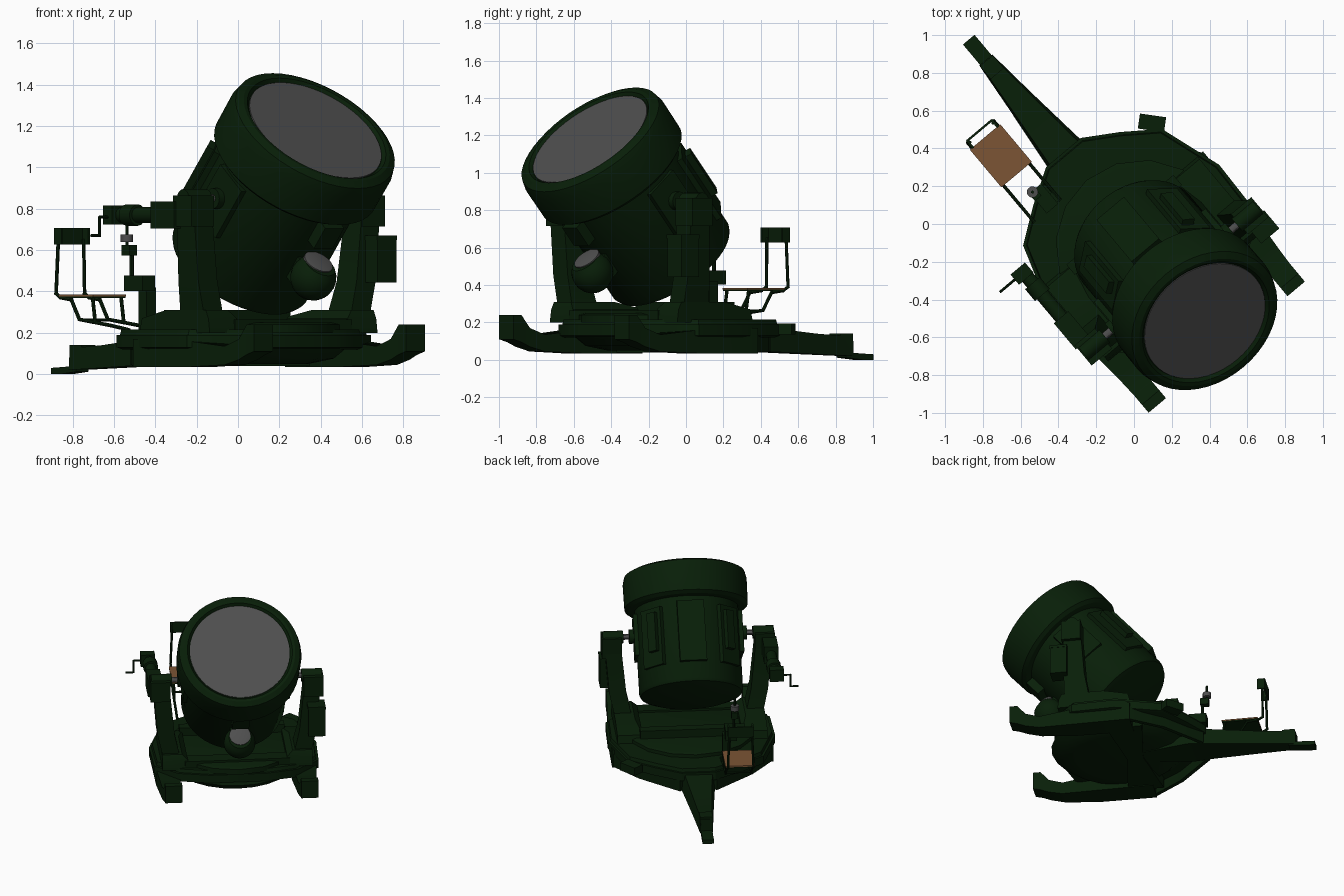
import bpy, bmesh, math
from mathutils import Matrix, Vector

if "Cube" in bpy.data.objects:
    bpy.data.objects.remove(bpy.data.objects["Cube"])

# whole model is laid out facing -y, then turned about z
ROOT = Matrix.Rotation(math.radians(40), 4, 'Z') @ Matrix.Translation((-0.043, 0, 0))
# drum space: +z is the aiming direction, +y is the upper rear side
DRUM = Matrix.Translation((0, -0.639, 1.185)) @ Matrix.Rotation(math.radians(41), 4, 'X')
I = Matrix.Identity(4)


def material(name, col):
    m = bpy.data.materials.new(name)
    m.diffuse_color = (*col, 1)
    m.use_nodes = True
    m.node_tree.nodes["Principled BSDF"].inputs["Base Color"].default_value = m.diffuse_color
    return m


GREEN = material("dark green", (0.0025, 0.0135, 0.0025))
GREY = material("lens grey", (0.078, 0.078, 0.078))
BROWN = material("seat brown", (0.20, 0.09, 0.035))


def finish(bm, name, mat=GREEN, M=I):
    bmesh.ops.recalc_face_normals(bm, faces=bm.faces)
    bm.transform(ROOT @ M)
    me = bpy.data.meshes.new(name)
    bm.to_mesh(me)
    bm.free()
    me.materials.append(mat)
    ob = bpy.data.objects.new(name, me)
    bpy.context.collection.objects.link(ob)
    return ob


def box(name, c, size, mat=GREEN, M=I, turn=0):
    bm = bmesh.new()
    bmesh.ops.create_cube(bm, size=1)
    bm.transform(Matrix.Translation(c) @ Matrix.Rotation(math.radians(turn), 4, 'Z') @ Matrix.Diagonal((*size, 1)))
    return finish(bm, name, mat, M)


def loft(name, rings, mat=GREEN, M=I):
    """Skin a list of equal-length point rings, capped at both ends."""
    bm = bmesh.new()
    vs = [[bm.verts.new(p) for p in r] for r in rings]
    n = len(rings[0])
    for a, b in zip(vs, vs[1:]):
        for i in range(n):
            bm.faces.new((a[i], a[(i + 1) % n], b[(i + 1) % n], b[i]))
    bm.faces.new(vs[0])
    bm.faces.new(vs[-1])
    return finish(bm, name, mat, M)


def lathe(name, prof, n=32, mat=GREEN, M=I):
    """Round part from (radius, height) pairs about z."""
    ring = [(math.cos(math.tau * i / n), math.sin(math.tau * i / n)) for i in range(n)]
    return loft(name, [[(r * x, r * y, z) for x, y in ring] for r, z in prof], mat, M)


def side_prism(name, yz, x0, x1):
    return loft(name, [[(x, y, z) for y, z in yz] for x in (x0, x1)])


def rods(name, pts, r, n=8, mat=GREEN):
    """Chain of straight round bars through the points."""
    bm = bmesh.new()
    for a, b in zip(pts, pts[1:]):
        a, b = Vector(a), Vector(b)
        d = b - a
        M = Matrix.Translation((a + b) / 2) @ d.to_track_quat('Z', 'Y').to_matrix().to_4x4()
        bmesh.ops.create_cone(bm, cap_ends=True, segments=n, radius1=r, radius2=r,
                              depth=d.length + r, matrix=M)
    return finish(bm, name, mat)


# ---- lamp drum, rim and lens
lathe("lamp_drum", [(0.366, -0.18), (0.366, -0.86), (0.355, -0.88), (0.29, -0.905), (0.02, -0.925)], 48, M=DRUM)
lathe("lamp_rim", [(0.36, -0.26), (0.41, -0.255), (0.435, -0.235), (0.437, -0.06),
                   (0.425, -0.01), (0.39, 0.008), (0.37, 0.006), (0.355, -0.012)], 48, M=DRUM)
lathe("lens", [(0.352, -0.02), (0.352, -0.006)], 48, GREY, DRUM)


def drum_panel(name, deg, l0, l1, width, out):
    M = DRUM @ Matrix.Rotation(-math.radians(deg), 4, 'Z')
    box(name, (0, 0.335 + out / 2, -(l0 + l1) / 2), (width, out + 0.05, l1 - l0), M=M)


# vent panels and covers on the drum
drum_panel("rear_panel", 0, 0.30, 0.74, 0.19, 0.035)
for s in (-1, 1):
    drum_panel("side_rear_panel", 46 * s, 0.32, 0.74, 0.18, 0.025)
    drum_panel("side_rear_cover", 42 * s, 0.36, 0.64, 0.07, 0.06)
    drum_panel("side_panel", 92 * s, 0.30, 0.60, 0.20, 0.022)
drum_panel("lower_bracket", 180, 0.27, 0.40, 0.12, 0.06)

# ---- rounded mechanism housing under the drum, with its grey cap
UNDER = DRUM @ Matrix.Translation((0, -0.455, -0.555))
lathe("mechanism_housing", [(0.112 * math.sin(math.pi * k / 12), -0.112 * math.cos(math.pi * k / 12))
                            for k in [0.3, 1, 2, 3, 4, 5, 6, 7, 8, 9]], 24, M=UNDER)
lathe("mechanism_cap", [(0.075, 0.0), (0.075, 0.085), (0.055, 0.09)], 24, GREY, UNDER @ Matrix.Translation((0, 0.02, 0)))
box("mechanism_neck", (0, -0.38, -0.57), (0.13, 0.10, 0.13), M=DRUM)

# ---- fixed platform, underside and turntable
half = [(0.12, 0.53), (0.30, 0.42), (0.48, 0.29), (0.59, -0.05), (0.58, -0.36), (0.42, -0.50), (0.2, -0.55)]
outline = half + [(-x, y) for x, y in reversed(half)]


def level(k, z):
    return [(x * k, y * k, z) for x, y in outline]


loft("platform", [level(0.95, 0.12), level(1, 0.13), level(1, 0.19)])
loft("platform_top", [level(0.97, 0.19), level(0.96, 0.215)])
lathe("underside_dish", [(0.30, 0.05), (0.42, 0.075), (0.48, 0.125)], 24, M=Matrix.Translation((0, -0.12, 0)))
lathe("turntable", [(0.46, 0.2), (0.46, 0.24), (0.43, 0.25)], 16, M=Matrix.Translation((0, -0.12, 0)))
box("yoke_rear_beam", (0, 0.03, 0.265), (0.74, 0.07, 0.09))
box("yoke_front_beam", (0, -0.42, 0.24), (0.74, 0.10, 0.05))
box("rear_box", (0.46, 0.349, 0.165), (0.14, 0.08, 0.06), turn=-48)

# ---- yoke arms, bearings, front legs and underside skirts
for s in (-1, 1):
    def arm_ring(x0, x1, y0, y1, z):
        return [(s * x0, y0, z), (s * x1, y0, z), (s * x1, y1, z), (s * x0, y1, z)]
    loft("yoke_foot", [arm_ring(0.34, 0.53, -0.47, 0.06, 0.2), arm_ring(0.35, 0.53, -0.46, 0.04, 0.27),
                       arm_ring(0.39, 0.53, -0.44, -0.14, 0.31)])
    loft("yoke_arm", [arm_ring(0.40, 0.52, -0.42, -0.24, 0.27), arm_ring(0.44, 0.56, -0.42, -0.27, 0.45),
                      arm_ring(0.47, 0.585, -0.42, -0.29, 0.75)])
    box("bearing_block", (s * 0.54, -0.36, 0.79), (0.14, 0.14, 0.15))
    rods("bearing_cap", [(s * 0.48, -0.355, 0.85), (s * 0.58, -0.355, 0.85)], 0.045, 16)
    rods("bearing_pin", [(s * 0.36, -0.355, 0.85), (s * 0.49, -0.355, 0.85)], 0.02, 12, GREY)
    rods("pin_collar", [(s * 0.34, -0.355, 0.85), (s * 0.39, -0.355, 0.85)], 0.05, 16)
    # front leg: tapering sideways, upturned at the tip
    stations = [(0.06, 0.09, 0.035, 0.17), (-0.35, 0.085, 0.035, 0.16), (-0.60, 0.065, 0.045, 0.135),
                (-0.70, 0.06, 0.07, 0.17), (-0.76, 0.06, 0.095, 0.24), (-0.815, 0.06, 0.11, 0.24)]
    loft("front_leg", [[(s * 0.48 - w, y, a), (s * 0.48 + w, y, a), (s * 0.48 + w, y, b), (s * 0.48 - w, y, b)]
                       for y, w, a, b in stations])
    # skirt wall from leg root to trail, and cross beam to the middle
    loft("underside_skirt", [[(s * (x - 0.02), y - 0.02, a), (s * x, y, a), (s * x, y, 0.14), (s * (x - 0.02), y - 0.02, 0.14)]
                             for x, y, a in [(0.56, 0.06, 0.04), (0.40, 0.28, 0.045), (0.13, 0.52, 0.045)]])
    loft("cross_beam", [[(s * x, 0.0 - w, 0.04), (s * x, 0.0 + w, 0.04), (s * x, w, 0.14), (s * x, -w, 0.14)]
                        for x, w in [(0.45, 0.13), (0.0, 0.06)]])

# motor box on one arm
box("motor_box", (0.555, -0.45, 0.555), (0.12, 0.12, 0.225))
box("motor_box_lid", (0.555, -0.45, 0.66), (0.125, 0.125, 0.02))

# ---- rear trail with flat foot
trail = [(0.05, 0.06, 0.045, 0.14), (0.40, 0.13, 0.045, 0.19), (0.56, 0.11, 0.043, 0.17),
         (0.9, 0.072, 0.03, 0.14), (1.17, 0.045, 0.02, 0.125)]
loft("rear_trail", [[(-w, y, a), (w, y, a), (w * 0.85, y, b), (-w * 0.85, y, b)] for y, w, a, b in trail])
box("trail_end_block", (0, 1.12, 0.085), (0.09, 0.09, 0.11))
side_prism("trail_foot", [(1.12, 0.012), (1.24, 0.0), (1.31, 0.0), (1.31, 0.03), (1.12, 0.04)], -0.04, 0.04)

# ---- elevation drive reaching back from one arm
box("elevation_gearbox", (-0.57, -0.22, 0.77), (0.10, 0.18, 0.13))
rods("elevation_tube", [(-0.57, -0.15, 0.77), (-0.57, 0.16, 0.77)], 0.038, 14)
rods("elevation_collar", [(-0.57, 0.05, 0.77), (-0.57, 0.08, 0.77)], 0.052, 14)
box("crank_gearbox", (-0.58, 0.18, 0.77), (0.10, 0.07, 0.09))
rods("crank", [(-0.62, 0.18, 0.76), (-0.68, 0.18, 0.76), (-0.68, 0.18, 0.67), (-0.73, 0.18, 0.67)], 0.007)

# ---- traverse drive post with hand wheel
box("traverse_post", (-0.21, 0.38, 0.31), (0.06, 0.06, 0.22))
box("traverse_head", (-0.235, 0.41, 0.44), (0.08, 0.14, 0.075))
rods("traverse_spindle", [(-0.255, 0.445, 0.44), (-0.255, 0.445, 0.60)], 0.01)
rods("traverse_shaft", [(-0.26, 0.475, 0.60), (-0.26, 0.475, 0.73)], 0.008)
box("traverse_joint", (-0.258, 0.46, 0.60), (0.045, 0.06, 0.05))
rods("traverse_wheel", [(-0.26, 0.475, 0.655), (-0.26, 0.475, 0.66)], 0.03, 14, GREY)

# ---- operator seat
box("seat", (-0.265, 0.73, 0.381), (0.21, 0.26, 0.009), BROWN)
box("seat_pan", (-0.265, 0.73, 0.372), (0.205, 0.255, 0.008))
box("backrest", (-0.265, 0.905, 0.668), (0.17, 0.012, 0.08))
for s in (-1, 1):
    x = -0.265 + s * 0.09
    box("backrest_wing", (-0.265 + s * 0.085, 0.882, 0.668), (0.012, 0.055, 0.08))
    rods("seat_rail", [(x, 0.35, 0.215), (x, 0.48, 0.235), (x, 0.72, 0.265), (x, 0.78, 0.36), (x, 0.86, 0.37),
                       (x, 0.895, 0.39), (x + s * -0.01, 0.89, 0.65)], 0.009)
    rods("seat_strut", [(x, 0.60, 0.25), (x, 0.62, 0.37)], 0.009)
rods("seat_cross_bar", [(-0.355, 0.70, 0.262), (-0.175, 0.70, 0.262)], 0.008)

# smooth round parts, keep edges crisp
for ob in bpy.context.collection.objects:
    ob.select_set(True)
    bpy.context.view_layer.objects.active = ob
bpy.ops.object.shade_smooth_by_angle(angle=math.radians(30))
